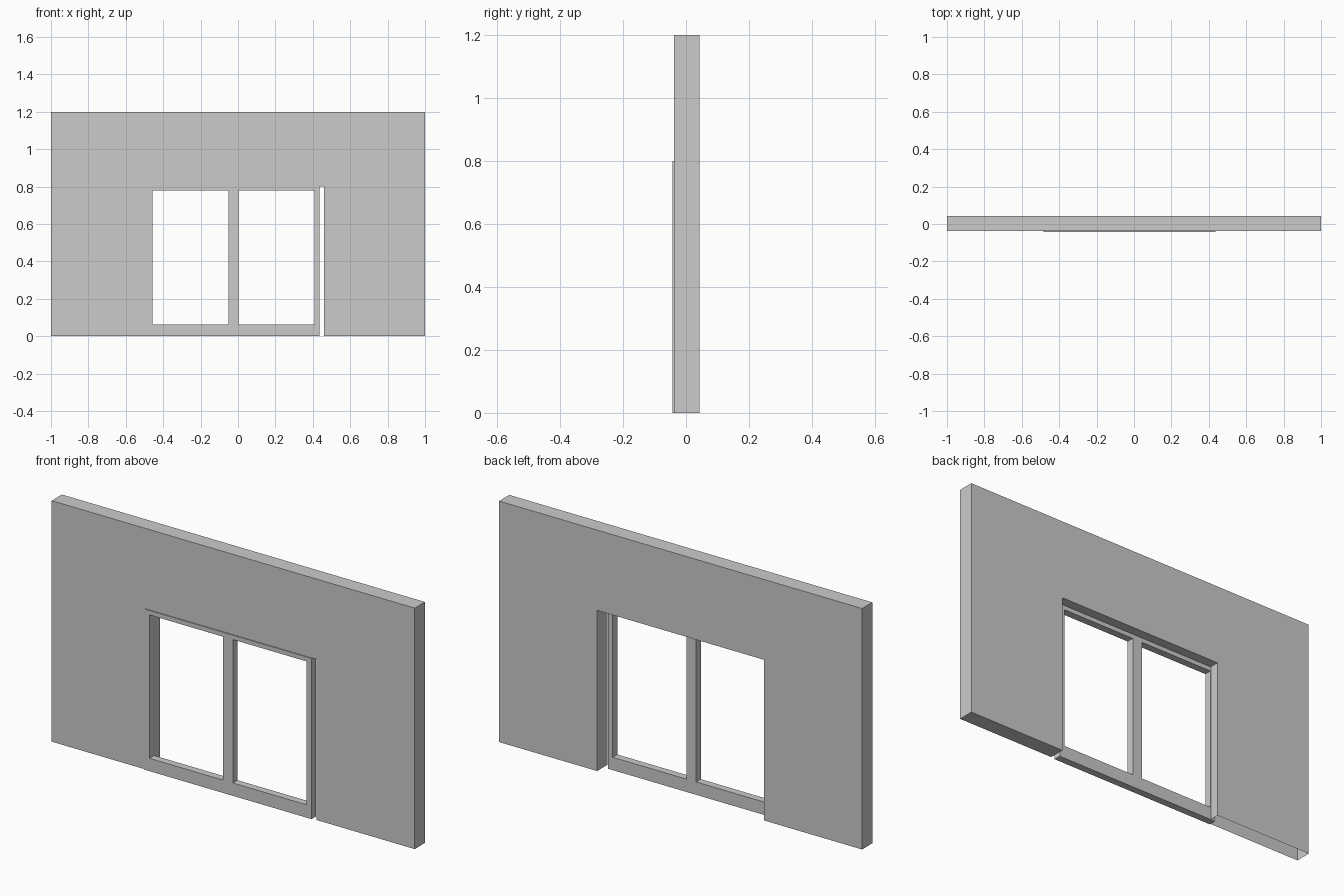
import bpy, bmesh

if "Cube" in bpy.data.objects:
    bpy.data.objects.remove(bpy.data.objects["Cube"])

Y_FRONT, Y_BACK = -0.0375, 0.0425   # wall faces
DOOR_FRONT, DOOR_BACK = -0.0425, -0.006


def new_object(name, bm):
    mesh = bpy.data.meshes.new(name)
    bm.to_mesh(mesh)
    bm.free()
    obj = bpy.data.objects.new(name, mesh)
    bpy.context.collection.objects.link(obj)
    return obj


# Wall: outline with a doorway notch, extruded through its thickness
bm = bmesh.new()
outline = [(-1, 0), (-0.46, 0), (-0.46, 0.8), (0.46, 0.8),
           (0.46, 0), (1, 0), (1, 1.2), (-1, 1.2)]
front = bm.faces.new([bm.verts.new((x, Y_FRONT, z)) for x, z in outline])
ext = bmesh.ops.extrude_face_region(bm, geom=[front], use_keep_orig=True)
verts = [g for g in ext["geom"] if isinstance(g, bmesh.types.BMVert)]
bmesh.ops.translate(bm, verts=verts, vec=(0, Y_BACK - Y_FRONT, 0))
bmesh.ops.recalc_face_normals(bm, faces=bm.faces)
# the underside of the left wall section is open
open_faces = [f for f in bm.faces
              if f.calc_center_median().z < 0.001 and f.calc_center_median().x < 0]
bmesh.ops.delete(bm, geom=open_faces, context='FACES_ONLY')
new_object("wall", bm)


# Door leaves: rectangular frames with an open window
def door_leaf(name, x0, x1, stile=0.027, bottom=0.064, top=0.778, height=0.8):
    bm = bmesh.new()
    outer = [(x0, 0), (x1, 0), (x1, height), (x0, height)]
    inner = [(x0 + stile, bottom), (x1 - stile, bottom),
             (x1 - stile, top), (x0 + stile, top)]
    of, inf, ob, inb = [[bm.verts.new((x, y, z)) for x, z in ring]
                        for y in (DOOR_FRONT, DOOR_BACK) for ring in (outer, inner)]
    for i in range(4):
        j = (i + 1) % 4
        for a, b in ((of, inf), (inf, inb), (inb, ob), (ob, of)):
            bm.faces.new((a[i], a[j], b[j], b[i]))
    bmesh.ops.recalc_face_normals(bm, faces=bm.faces)
    return new_object(name, bm)


door_leaf("left_door_leaf", -0.485, -0.025)
door_leaf("right_door_leaf", -0.025, 0.435)
